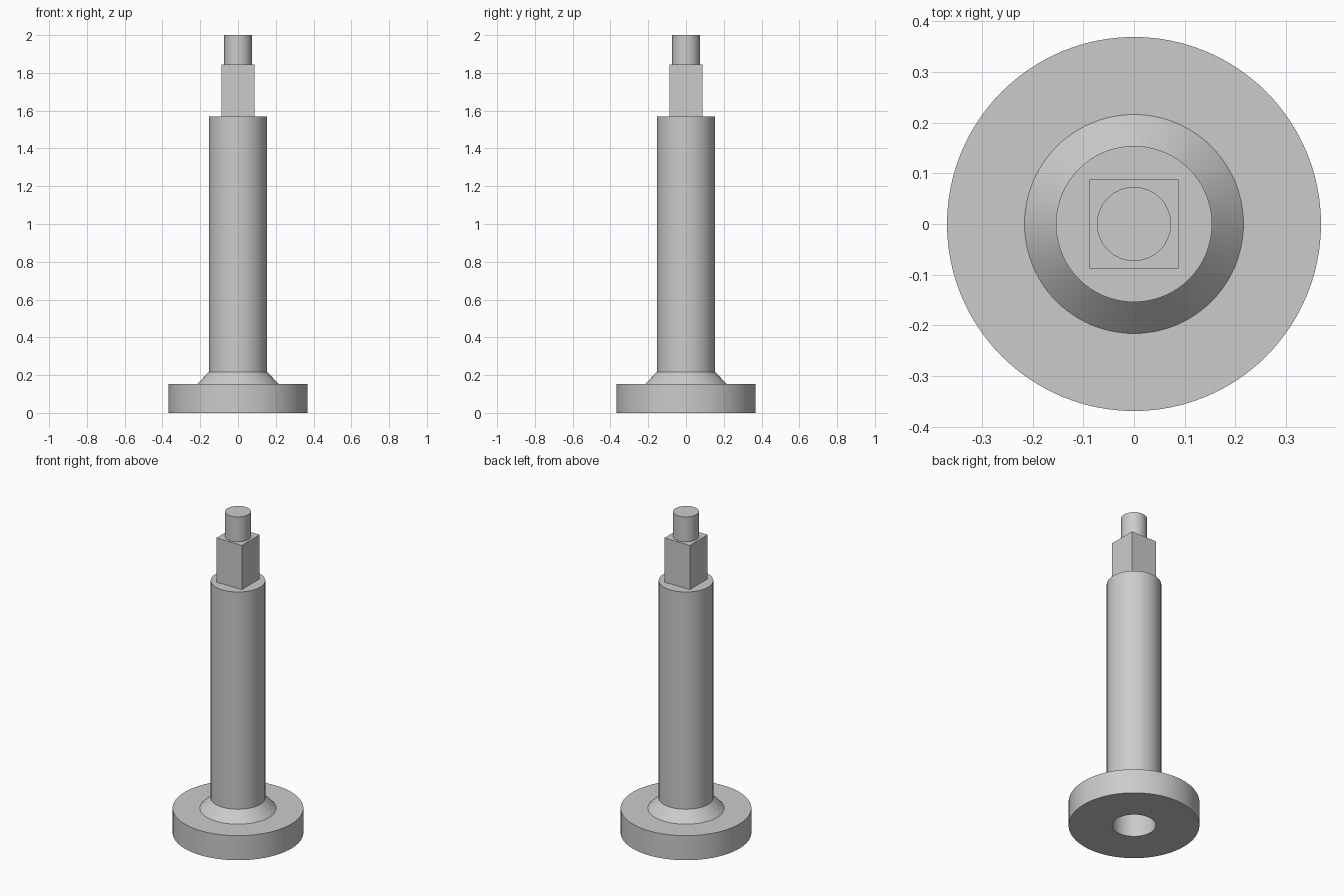
import bpy
import bmesh
import math
from mathutils import Matrix

old = bpy.data.objects.get("Cube")
if old:
    bpy.data.objects.remove(old, do_unlink=True)

SEGMENTS = 96

# One plain grey metal for every part
grey = bpy.data.materials.new("grey metal")
grey.use_nodes = True
colour = (0.6, 0.6, 0.6, 1)
grey.diffuse_color = colour
grey.node_tree.nodes["Principled BSDF"].inputs["Base Color"].default_value = colour


def finish(name, bm):
    """Turn a bmesh into a named object with smooth sides and sharp edges."""
    bmesh.ops.recalc_face_normals(bm, faces=bm.faces[:])
    mesh = bpy.data.meshes.new(name)
    bm.to_mesh(mesh)
    bm.free()
    mesh.materials.append(grey)
    obj = bpy.data.objects.new(name, mesh)
    bpy.context.collection.objects.link(obj)
    bpy.ops.object.select_all(action='DESELECT')
    obj.select_set(True)
    bpy.context.view_layer.objects.active = obj
    bpy.ops.object.shade_smooth_by_angle(angle=math.radians(30))
    return obj


def lathe(name, profile):
    """Revolve an (r, z) profile that starts and ends on the axis."""
    bm = bmesh.new()
    verts = [bm.verts.new((r, 0, z)) for r, z in profile]
    edges = [bm.edges.new(pair) for pair in zip(verts, verts[1:])]
    bmesh.ops.spin(bm, geom=verts + edges, cent=(0, 0, 0), axis=(0, 0, 1),
                   angle=math.tau, steps=SEGMENTS, use_merge=True)
    bmesh.ops.remove_doubles(bm, verts=bm.verts[:], dist=0.0001)
    return finish(name, bm)


# Flange, conical collar and shaft, with a blind bore opening underneath
bore, bore_top = 0.123, 1.4
lathe("flanged_shaft", [
    (0, bore_top), (bore, bore_top), (bore, 0),
    (0.369, 0), (0.369, 0.153),
    (0.216, 0.153), (0.154, 0.217),
    (0.154, 1.57), (0, 1.57),
])

# Square drive section, seated slightly inside the shaft
side, bottom, top = 0.175, 1.55, 1.845
bm = bmesh.new()
bmesh.ops.create_cube(
    bm, size=1,
    matrix=Matrix.Translation((0, 0, (bottom + top) / 2))
    @ Matrix.Diagonal((side, side, top - bottom, 1)))
finish("square_drive", bm)

# Round pin at the tip
lathe("tip_pin", [(0, 1.82), (0.073, 1.82), (0.073, 2), (0, 2)])
